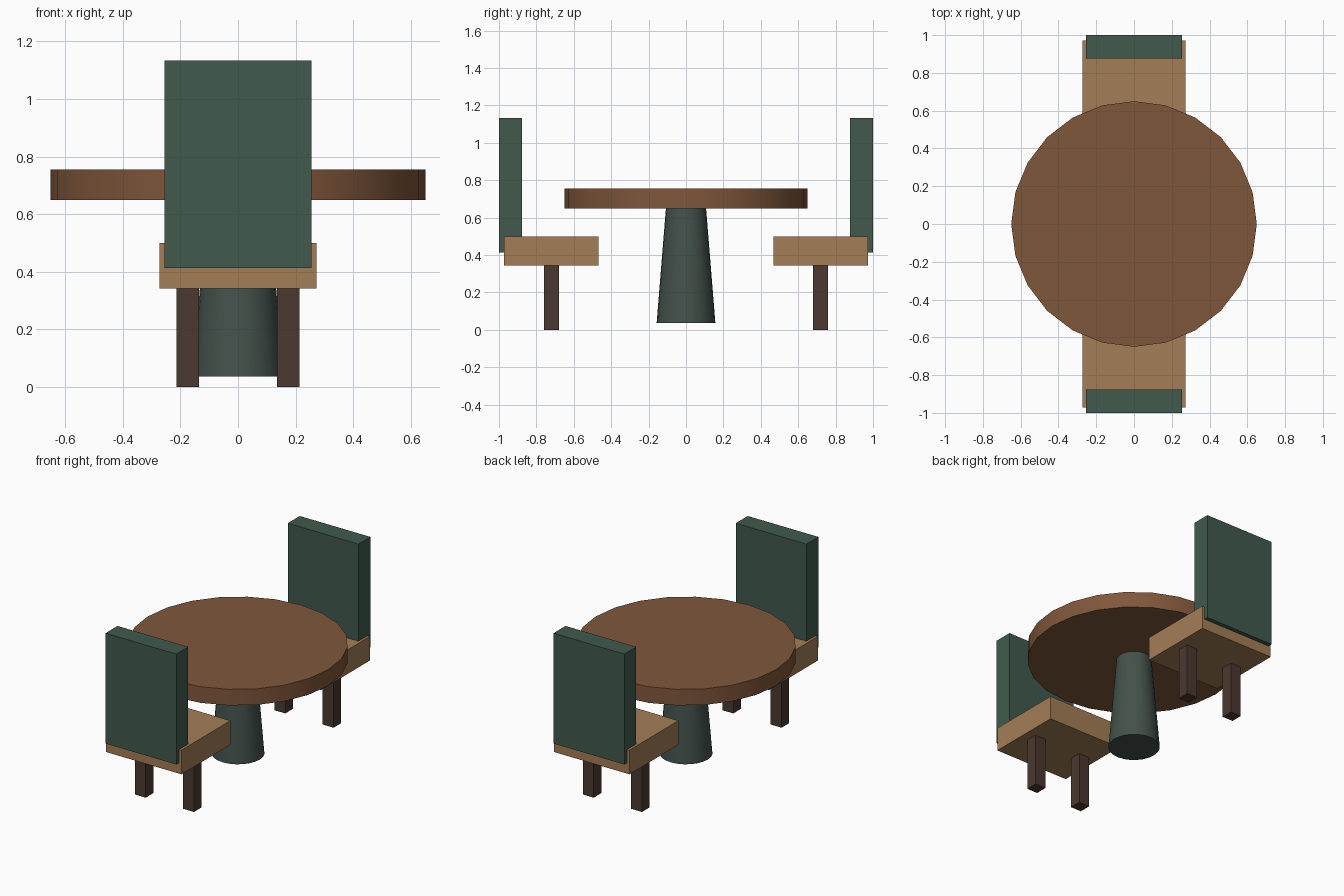
import bpy
from math import radians

if "Cube" in bpy.data.objects:
    bpy.data.objects.remove(bpy.data.objects["Cube"])


def material(name, rgb):
    mat = bpy.data.materials.new(name)
    mat.diffuse_color = (*rgb, 1)
    mat.use_nodes = True
    mat.node_tree.nodes["Principled BSDF"].inputs["Base Color"].default_value = mat.diffuse_color
    return mat


WOOD = material("brown_wood", (0.215, 0.095, 0.043))
LIGHT_WOOD = material("light_wood", (0.37, 0.205, 0.092))
DARK_WOOD = material("dark_wood", (0.07, 0.04, 0.03))
GREEN = material("green_fabric", (0.052, 0.102, 0.075))
GREY_GREEN = material("painted_pedestal", (0.056, 0.083, 0.07))


def box(name, x, y, z, mat):
    """Box from (min, max) ranges on each axis."""
    ranges = (x, y, z)
    bpy.ops.mesh.primitive_cube_add(size=1, location=[(a + b) / 2 for a, b in ranges])
    obj = bpy.context.object
    obj.name = name
    obj.scale = [b - a for a, b in ranges]
    bpy.ops.object.transform_apply(location=False, rotation=False, scale=True)
    obj.data.materials.append(mat)
    return obj


def round_part(name, sides, r_bottom, r_top, z0, z1, mat):
    """Upright smooth cone or cylinder with a vertex on the x axis."""
    bpy.ops.mesh.primitive_cone_add(vertices=sides, radius1=r_bottom, radius2=r_top,
                                    depth=z1 - z0, location=(0, 0, (z0 + z1) / 2))
    obj = bpy.context.object
    obj.name = name
    bpy.ops.object.shade_smooth_by_angle(angle=radians(40))
    obj.data.materials.append(mat)
    return obj


# Table
round_part("table_top", 24, 0.65, 0.65, 0.65, 0.755, WOOD)
round_part("table_pedestal", 24, 0.157, 0.107, 0.037, 0.655, GREY_GREEN)


# Two facing chairs, each with a pair of legs
def span(side, near, far):
    return tuple(sorted((side * near, side * far)))


for label, side in (("front", -1), ("back", 1)):
    box(f"{label}_chair_seat", (-0.272, 0.272), span(side, 0.467, 0.972), (0.343, 0.5), LIGHT_WOOD)
    box(f"{label}_chair_backrest", (-0.255, 0.255), span(side, 0.877, 1.0), (0.413, 1.133), GREEN)
    for hand, sx in (("left", -1), ("right", 1)):
        box(f"{label}_chair_{hand}_leg", span(sx, 0.135, 0.213), span(side, 0.68, 0.758),
            (0, 0.345), DARK_WOOD)
